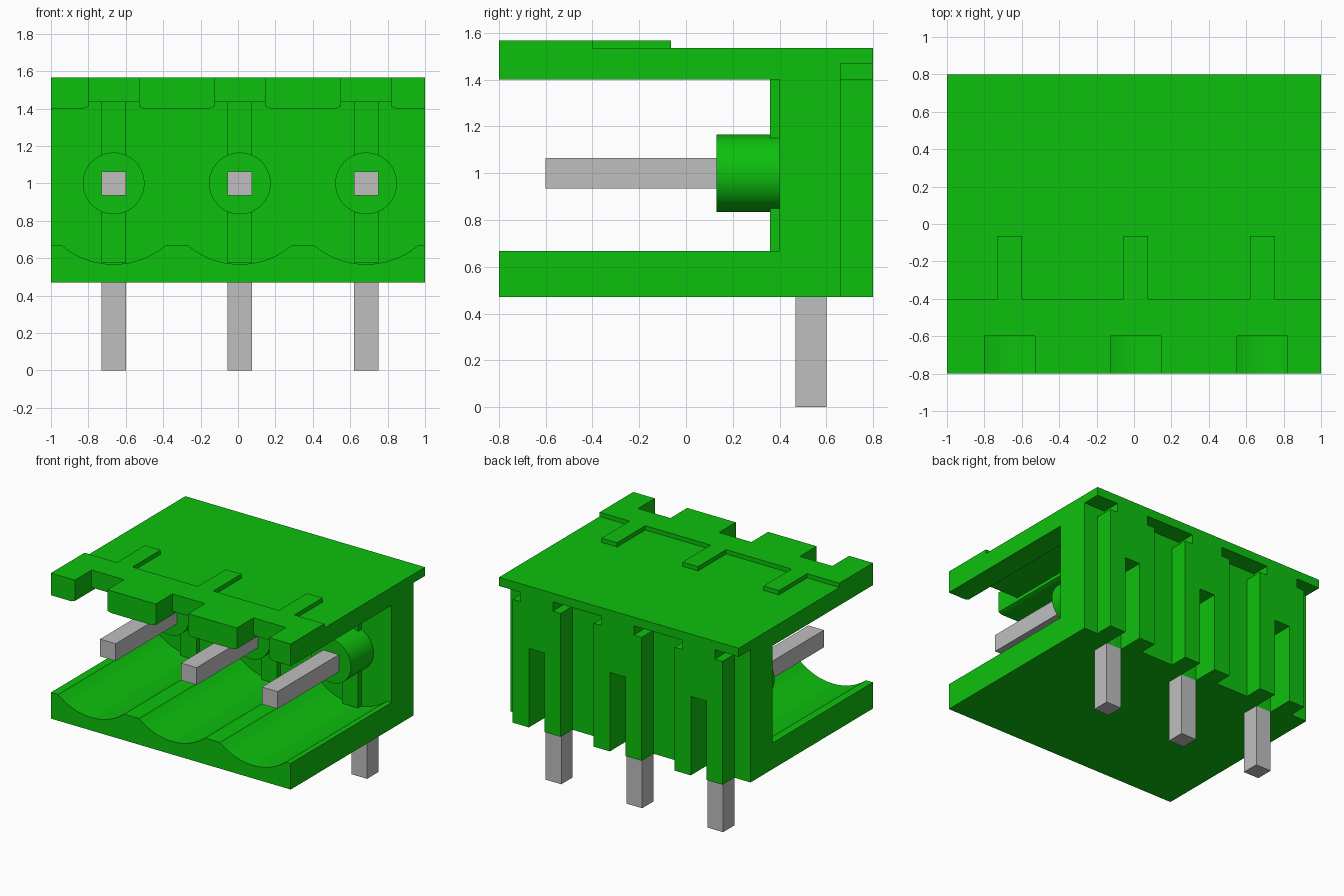
import bpy
import bmesh
import math
from mathutils import Matrix, Vector

old = bpy.data.objects.get("Cube")
if old:
    bpy.data.objects.remove(old, do_unlink=True)


def material(name, color):
    m = bpy.data.materials.new(name)
    m.use_nodes = True
    m.diffuse_color = color
    m.node_tree.nodes["Principled BSDF"].inputs["Base Color"].default_value = color
    return m


GREEN = material("green plastic", (0.004, 0.53, 0.004, 1))
METAL = material("pin metal", (0.52, 0.52, 0.52, 1))

PITCH = 0.675
CENTRES = [0.01 + PITCH * i for i in (-1, 0, 1)]
PIN = 0.065          # half width of a pin
PIN_Z = 1.0          # height of the pin axis


def finish(name, bm, mat):
    bmesh.ops.recalc_face_normals(bm, faces=bm.faces)
    mesh = bpy.data.meshes.new(name)
    bm.to_mesh(mesh)
    bm.free()
    mesh.materials.append(mat)
    ob = bpy.data.objects.new(name, mesh)
    bpy.context.collection.objects.link(ob)
    return ob


def prism(name, points, offset, mat=GREEN):
    """Extrude a closed outline of 3D points by an offset."""
    bm = bmesh.new()
    face = bm.faces.new([bm.verts.new(p) for p in points])
    out = bmesh.ops.extrude_face_region(bm, geom=[face])
    moved = [v for v in out["geom"] if isinstance(v, bmesh.types.BMVert)]
    bmesh.ops.translate(bm, verts=moved, vec=Vector(offset))
    return finish(name, bm, mat)


def box(name, x0, x1, y0, y1, z0, z1, mat=GREEN):
    outline = [(x0, y0, z0), (x1, y0, z0), (x1, y1, z0), (x0, y1, z0)]
    return prism(name, outline, (0, 0, z1 - z0), mat)


def rod(name, x, y0, y1, z, radius, segments):
    """Cylinder lying along y."""
    bm = bmesh.new()
    place = Matrix.Translation((x, (y0 + y1) / 2, z)) @ Matrix.Rotation(math.pi / 2, 4, "X")
    bmesh.ops.create_cone(bm, cap_ends=True, segments=segments, radius1=radius,
                          radius2=radius, depth=y1 - y0, matrix=place)
    return finish(name, bm, GREEN)


def select(ob):
    bpy.ops.object.select_all(action="DESELECT")
    ob.select_set(True)
    bpy.context.view_layer.objects.active = ob


def cut(ob, cutter):
    mod = ob.modifiers.new("cut", "BOOLEAN")
    mod.object = cutter
    mod.operation = "DIFFERENCE"
    mod.solver = "EXACT"
    select(ob)
    bpy.ops.object.modifier_apply(modifier=mod.name)
    bpy.data.objects.remove(cutter, do_unlink=True)


def smooth(ob):
    select(ob)
    bpy.ops.object.shade_smooth_by_angle(angle=math.radians(30))


# Housing: C-shaped side profile with raised front lip and rear overhang
side = [(-0.8, 0.47), (0.66, 0.47), (0.66, 1.47), (0.8, 1.47), (0.8, 1.535),
        (-0.4, 1.535), (-0.4, 1.567), (-0.8, 1.567), (-0.8, 1.4), (0.4, 1.4),
        (0.4, 0.667), (-0.8, 0.667)]
housing = prism("housing", [(-1, y, z) for y, z in side], (2, 0, 0))

for x in CENTRES:
    # Round trough in the floor
    cut(housing, rod("trough_cutter", x, -0.9, 0.4, PIN_Z, 0.432, 128))
    # Shallow groove under the roof, open notch at its front edge
    cut(housing, box("groove_cutter", x - 0.135, x + 0.135, -0.7, 0.4, 1.3, 1.435))
    cut(housing, box("notch_cutter", x - 0.135, x + 0.135, -0.9, -0.6, 1.3, 1.7))
    # Rear pin slot
    cut(housing, box("slot_cutter", x - PIN, x + PIN, 0.6, 0.7, 0.4, PIN_Z + PIN))
smooth(housing)

# Rear buttress outline, right half; mirrored for the left half
half = [(PIN, PIN_Z + PIN), (PIN, 0.47), (0.2, 0.47), (0.2, 1.4), (0.135, 1.4), (0.135, 1.47)]
buttress = half + [(-x, z) for x, z in reversed(half)]

for label, x in zip(("right", "middle", "left"), CENTRES):
    prism(label + "_buttress", [(x + px, 0.66, z) for px, z in buttress], (0, 0.14, 0))

    # Key rib on the roof and rib on the inner wall
    box(label + "_roof_rib", x - PIN, x + PIN, -0.4, -0.065, 1.535, 1.567)
    box(label + "_wall_rib", x - PIN, x + PIN, 0.36, 0.4, 0.574, 1.435)

    # Collar round the pin
    smooth(rod(label + "_collar", x, 0.13, 0.4, PIN_Z, 0.165, 64))

    # Right-angle pin
    elbow = [(-0.6, PIN_Z - PIN), (0.467, PIN_Z - PIN), (0.467, 0), (0.6, 0),
             (0.6, PIN_Z + PIN), (-0.6, PIN_Z + PIN)]
    prism(label + "_pin", [(x - PIN, y, z) for y, z in elbow], (2 * PIN, 0, 0), METAL)
